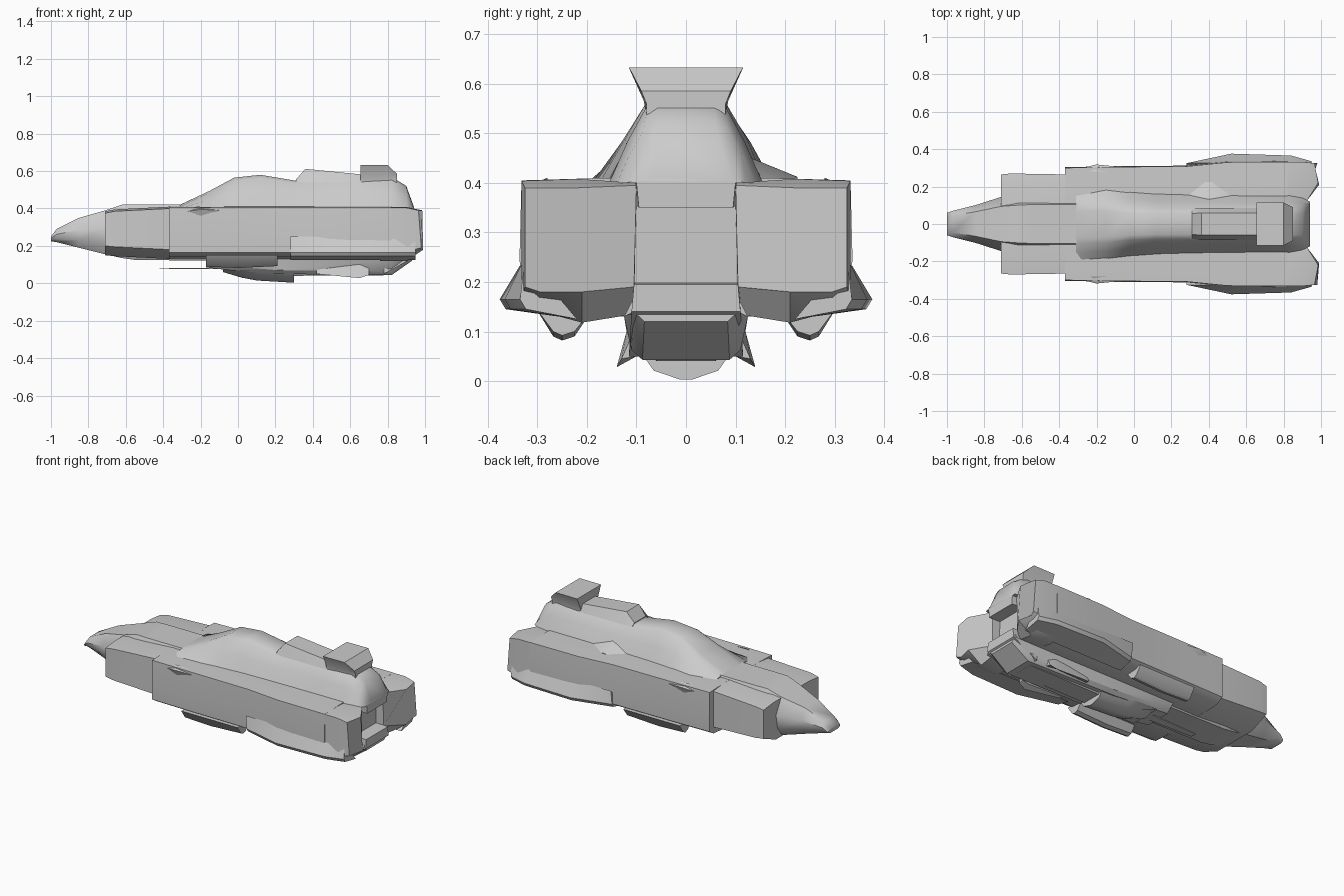
import bpy, bmesh
from mathutils import Vector


def finish(name, bm, angle=0.6):
    bmesh.ops.recalc_face_normals(bm, faces=bm.faces)
    me = bpy.data.meshes.new(name)
    bm.to_mesh(me)
    bm.free()
    ob = bpy.data.objects.new(name, me)
    bpy.context.collection.objects.link(ob)
    bpy.ops.object.select_all(action='DESELECT')
    ob.select_set(True)
    bpy.context.view_layer.objects.active = ob
    bpy.ops.object.shade_smooth_by_angle(angle=angle)
    return ob


def loft_rings(name, rings, angle=0.6):
    """Skin closed rings of 3D points and cap both ends."""
    bm = bmesh.new()
    loops = [[bm.verts.new(p) for p in r] for r in rings]
    n = len(loops[0])
    for a, b in zip(loops, loops[1:]):
        for i in range(n):
            j = (i + 1) % n
            bm.faces.new((a[i], a[j], b[j], b[i]))
    bm.faces.new(loops[0])
    bm.faces.new(loops[-1])
    return finish(name, bm, angle)


def body(name, sections, angle=0.6):
    """Each section is x plus half a profile (y, z), mirrored over y = 0."""
    rings = []
    for x, half in sections:
        rings.append([(x, y, z) for y, z in half] + [(x, -y, z) for y, z in reversed(half)])
    return loft_rings(name, rings, angle)


def pair(name, rings, angle=0.6):
    for side, s in (("left", 1), ("right", -1)):
        loft_rings(f"{name}_{side}", [[(x, s * y, z) for x, y, z in r] for r in rings], angle)


# Tapered nose running into the central fuselage: x, half width, bottom, top
nose = [(-1, .06, .225, .25), (-.97, .07, .22, .29), (-.85, .10, .19, .35),
        (-.71, .145, .155, .39), (-.62, .155, .135, .42), (-.55, .16, .125, .42),
        (-.25, .16, .122, .42), (.25, .15, .12, .42)]
body("nose_fuselage", [(x, [(w * .65, t), (w, b + (t - b) * .6), (w * .9, b + (t - b) * .25), (w * .6, b)])
                       for x, w, b, t in nose], .7)

# Forward shoulder block, stepped narrower than the hull
body("forward_shoulders", [(x, [(w * .65, t + .01), (w, t), (w, b), (w * .55, b - .05)])
     for x, w, b, t in [(-.71, .265, .2, .375), (-.66, .27, .195, .385), (-.36, .265, .18, .4)]])

# Broad main hull
body("main_hull", [(x, [(w * .5, .41), (w, .405), (w + .004, .25), (w, .165), (w - .04, .14), (.12, .13)])
     for x, w in [(-.37, .30), (-.1, .305), (.28, .308), (.5, .33), (.82, .332)]])

# Rear pods flanking the engine recess; the end is angled in plan
pod = [(.10, .40), (.22, .408), (.332, .404), (.332, .17), (.30, .142), (.21, .118), (.105, .135)]
rear = [(.91, .10, .395), (.985, .22, .39), (.965, .325, .39), (.98, .325, .19),
        (.97, .295, .18), (.99, .21, .18), (.91, .105, .19)]
pair("rear_pod", [[(.76, y, z) for y, z in pod],
                  [(.90, y, z) for y, z in pod], rear])

# Lip roof and sill around the recess
body("recess_roof", [(.78, [(.11, .41), (.105, .36)]), (.94, [(.10, .40), (.095, .35)])])
body("recess_sill", [(.78, [(.11, .20), (.115, .05)]), (.94, [(.105, .195), (.11, .14)])])
body("engine_panel", [(.8, [(.12, .37), (.12, .18)]), (.86, [(.10, .36), (.105, .19)])])

# Dorsal spine rising to the bridge: x, top half width, base half width, top z
spine = [(-.31, .10, .20, .42), (-.15, .10, .19, .495), (-.02, .085, .175, .565), (.12, .08, .165, .58),
         (.30, .08, .16, .55), (.48, .075, .157, .56), (.66, .075, .155, .57), (.82, .08, .155, .57),
         (.90, .085, .14, .52), (.94, .09, .12, .41)]
body("dorsal_spine", [(x, [(w * .7, t), (w, t - (t - .40) * .1), ((w + b) / 2, .40 + (t - .40) * .5), (b, .40)])
                      for x, w, b, t in spine], .7)

# Raised mid deck and flared bridge head
body("mid_deck", [(.31, [(.055, .555), (.08, .54)]), (.36, [(.06, .612), (.085, .54)]),
                  (.66, [(.06, .582), (.085, .54)])])
body("bridge_head", [(.655, [(.115, .632), (.085, .565), (.08, .53)]),
                     (.80, [(.115, .633), (.082, .565), (.08, .53)]),
                     (.85, [(.09, .585), (.08, .56), (.08, .53)])])

# Belly housing and rounded keel
body("belly_housing", [(x, [(.11, .16), (.125, .13), (w, b + .02), (w * .8, b)])
     for x, w, b in [(-.17, .10, .085), (-.05, .11, .07), (.22, .115, .05), (.82, .11, .043), (.93, .105, .12)]])
body("keel", [(x, [(.10, .07), (.065, b + .018), (.012, b)])
     for x, b in [(-.08, .06), (.02, .03), (.1, .015), (.3, .003)]])
body("keel_tail", [(.3, [(.08, .07), (.06, .04)]), (.78, [(.08, .07), (.06, .043)])])

# Under-slung side blisters
pair("side_blister", [[(x, .185, .15), (x, .225, b), (x, .25, b - .008), (x, .268, b), (x, .305, .15)]
                      for x, b in [(-.17, .097), (.0, .09), (.21, .10)]])

# Flared lower flank fairings
pair("flank_fairing", [[(x, .325, .25), (x, o, .165), (x, o - .012, .145), (x, .22, .125)]
                       for x, o in [(.28, .315), (.52, .376), (.84, .366), (.95, .335)]])

# Cheek scoops over the hull's front edge
pair("cheek_scoop", [[(-.30, .28, .39), (-.30, .295, .38), (-.24, .29, .35)],
                     [(-.22, .28, .41), (-.20, .318, .395), (-.20, .30, .35)],
                     [(-.11, .28, .405), (-.10, .308, .39), (-.13, .30, .37)]])

# Thin forward barrel blade below the belly
body("barrel_blade", [(-.42, [(.018, .083), (.018, .078)]), (-.02, [(.03, .083), (.03, .076)])])

# Small lower fins
pair("lower_fin", [[(.42, .11, .09), (.42, .12, .05), (.42, .10, .05)],
                   [(.65, .12, .10), (.65, .14, .028), (.65, .11, .05)],
                   [(.70, .11, .09), (.70, .13, .045), (.70, .10, .05)]])

# Offset wedge fairing beside the spine
loft_rings("spine_wedge", [[(.27, .15, .405), (.54, .15, .405), (.40, .12, .455)],
                           [(.37, .225, .405), (.43, .225, .405), (.40, .225, .412)]])
